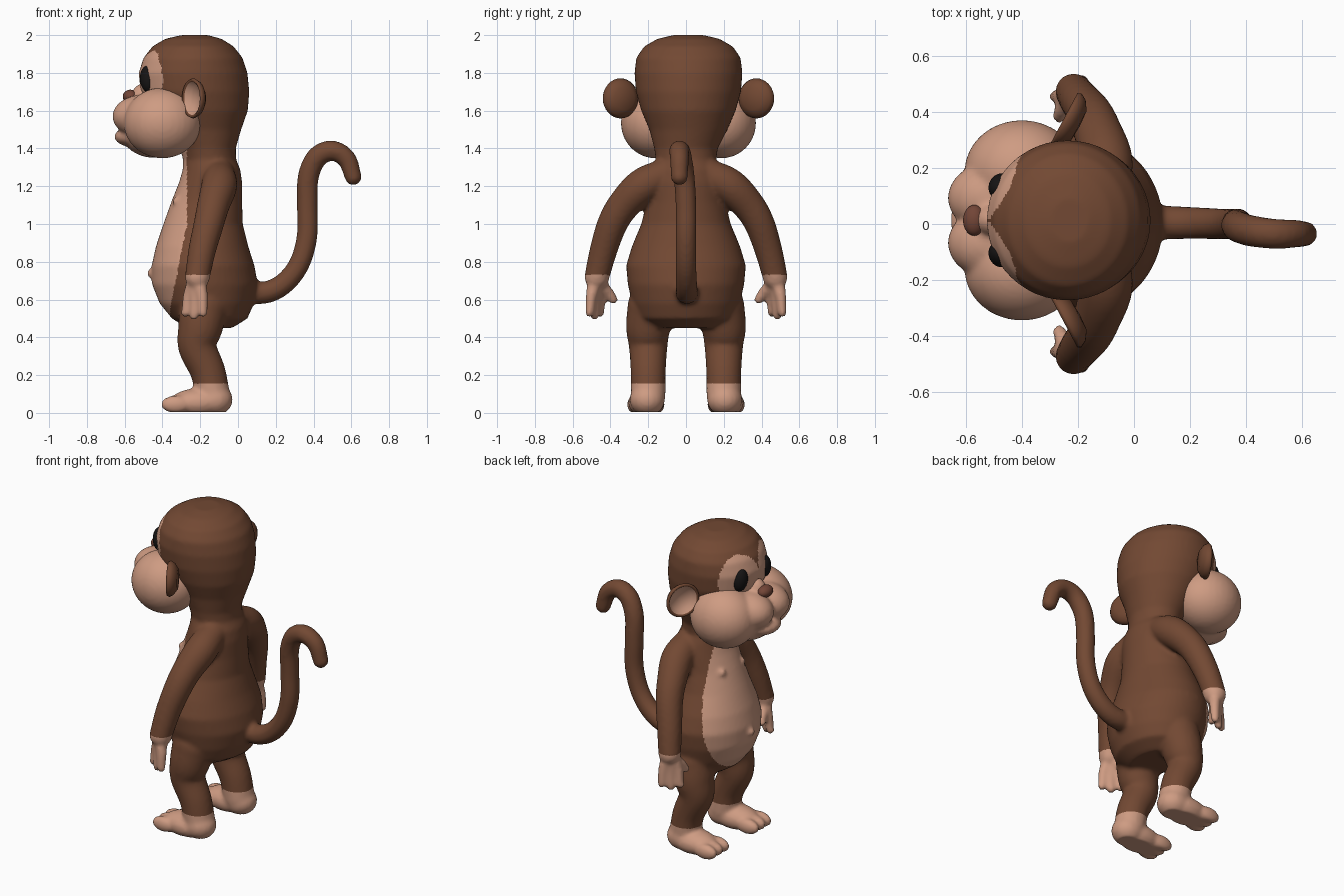
import bpy, bmesh, math
from mathutils import Vector, Matrix

cube = bpy.data.objects.get("Cube")
if cube:
    bpy.data.objects.remove(cube)


def material(name, rgb, rough=0.7):
    m = bpy.data.materials.new(name)
    m.use_nodes = True
    m.diffuse_color = (*rgb, 1)
    bsdf = m.node_tree.nodes["Principled BSDF"]
    bsdf.inputs["Base Color"].default_value = (*rgb, 1)
    bsdf.inputs["Roughness"].default_value = rough
    return m


FUR = material("brown_fur", (0.17, 0.066, 0.033))
SKIN = material("pink_skin", (0.62, 0.33, 0.225))
BLACK = material("eye_black", (0.008, 0.007, 0.007), 0.3)
NOSE = material("nose_brown", (0.17, 0.06, 0.038))
HEAD_Y = 0.013


def loft(bm, rings):
    """Join rings of points and close both ends."""
    loops = [[bm.verts.new(p) for p in ring] for ring in rings]
    n = len(loops[0])
    for a, b in zip(loops, loops[1:]):
        for i in range(n):
            j = (i + 1) % n
            bm.faces.new((a[i], a[j], b[j], b[i]))
    bm.faces.new(loops[0][::-1])
    bm.faces.new(loops[-1])


def ball(bm, centre, radii):
    mat = Matrix.Translation(centre) @ Matrix.Diagonal((*radii, 1))
    bmesh.ops.create_uvsphere(bm, u_segments=32, v_segments=20, radius=1, matrix=mat)


def tube(bm, path, n=24):
    """Round limb through (x, y, z, radius) points, smoothed and with round ends."""
    pts = [Vector(p) for p in path]
    fine = []
    ext = [2 * pts[0] - pts[1]] + pts + [2 * pts[-1] - pts[-2]]
    for p0, p1, p2, p3 in zip(ext, ext[1:], ext[2:], ext[3:]):
        for k in range(5):
            t = k / 5
            fine.append(0.5 * (2 * p1 + (p2 - p0) * t + (2 * p0 - 5 * p1 + 4 * p2 - p3) * t * t
                               + (3 * p1 - p0 - 3 * p2 + p3) * t ** 3))
    fine.append(pts[-1])
    rings, side = [], None
    for i, p in enumerate(fine):
        d = (fine[min(i + 1, len(fine) - 1)] - fine[max(i - 1, 0)]).xyz.normalized()
        side = d.orthogonal() if side is None else side - d * side.dot(d)
        side.normalize()
        up = d.cross(side)
        rings.append([p.xyz + p.w * (side * math.cos(a) + up * math.sin(a))
                      for a in (2 * math.pi * k / n for k in range(n))])
    loft(bm, rings)
    for p in (pts[0], pts[-1]):
        ball(bm, p.xyz, (p.w,) * 3)


def finish(name, bm, mats, rule=None):
    bmesh.ops.recalc_face_normals(bm, faces=bm.faces)
    me = bpy.data.meshes.new(name)
    bm.to_mesh(me)
    bm.free()
    ob = bpy.data.objects.new(name, me)
    bpy.context.scene.collection.objects.link(ob)
    for m in mats:
        me.materials.append(m)
    for f in me.polygons:
        f.use_smooth = True
        if rule:
            f.material_index = rule(f.center)
    return ob


def fused(name, bm, mats, voxel, rounds, rule=None):
    """Melt overlapping shapes into one smooth skin, then colour it."""
    ob = finish(name, bm, [])
    rm = ob.modifiers.new("melt", 'REMESH')
    rm.mode, rm.voxel_size = 'VOXEL', voxel
    sm = ob.modifiers.new("soften", 'SMOOTH')
    sm.factor, sm.iterations = 0.5, rounds
    dg = bpy.context.evaluated_depsgraph_get()
    me = bpy.data.meshes.new_from_object(ob.evaluated_get(dg))
    out = bmesh.new()
    out.from_mesh(me)
    bpy.data.objects.remove(ob)
    for v in out.verts:
        v.co.z = max(v.co.z, 0.004)
    return finish(name, out, mats, rule)


# Torso, neck and head: z, centre x, half depth, half width
TRUNK = [(.45, -.15, .12, .17), (.5, -.15, .2, .25), (.58, -.165, .25, .285), (.68, -.175, .28, .308),
         (.78, -.185, .272, .317), (.88, -.19, .245, .287), (1.0, -.185, .21, .237), (1.12, -.165, .187, .207),
         (1.22, -.145, .167, .2), (1.29, -.14, .152, .185), (1.34, -.15, .14, .16), (1.4, -.16, .148, .168),
         (1.5, -.18, .197, .207), (1.6, -.2, .252, .25), (1.7, -.228, .288, .278), (1.8, -.238, .288, .286),
         (1.88, -.238, .262, .276), (1.94, -.238, .215, .235), (1.98, -.236, .15, .165), (2.0, -.23, .07, .08)]
body = bmesh.new()
loft(body, [[(cx + rx * math.cos(a), ry * math.sin(a) + (HEAD_Y if z > 1.4 else 0), z)
             for a in (2 * math.pi * k / 48 for k in range(48))] for z, cx, rx, ry in TRUNK])

# Tail
tube(body, [(0, .005, .67, .065), (.12, .005, .635, .06), (.23, .003, .675, .057), (.32, 0, .78, .055),
            (.365, 0, .93, .055), (.367, 0, 1.1, .055), (.372, -.01, 1.25, .056), (.42, -.025, 1.355, .056),
            (.5, -.035, 1.388, .054), (.575, -.035, 1.345, .05), (.61, -.035, 1.25, .045)])
ball(body, (-.458, 0, .74), (.025, .025, .025))

for s in (1, -1):
    # Arms
    tube(body, [(-.1, s * .12, 1.26, .085), (-.1, s * .23, 1.2, .095), (-.13, s * .33, 1.1, .086),
                (-.155, s * .39, 1.0, .08), (-.19, s * .437, .86, .073), (-.215, s * .472, .72, .066)])
    # Hands
    for dx, dy, tip in ((-.042, -.025, .53), (.0, .003, .515), (.042, .03, .53)):
        tube(body, [(-.217, s * .472, .72, .045), (-.225 + dx * .8, s * (.475 + dy * .8), .63, .031),
                    (-.232 + dx * 1.1, s * (.48 + dy), tip, .024)], 16)
    tube(body, [(-.225, s * .462, .69, .036), (-.255, s * .41, .635, .029), (-.265, s * .385, .6, .025)], 16)
    # Legs
    tube(body, [(-.18, s * .18, .56, .13), (-.2, s * .2, .45, .118), (-.215, s * .2, .35, .102),
                (-.16, s * .2, .22, .093), (-.135, s * .2, .1, .092)])
    # Feet
    ball(body, (-.125, s * .205, .07), (.097, .093, .085))
    ball(body, (-.21, s * .21, .055), (.15, .096, .075))
    for t in (-.065, 0, .06):
        ball(body, (-.33, s * (.215 + t), .045), (.078, .037, .047))
    # Chest bumps
    ball(body, (-.327, s * .1, 1.12), (.022, .022, .022))


def body_colour(c):
    y = abs(c.y)
    if c.z < .155 or (y > .33 and .4 < c.z < .73):
        return 1
    edge = -.27 - .09 * min(max((1 - c.z) / .45, 0), 1)
    if .49 < c.z < 1.4 and y < .285 and c.x < edge:
        return 1
    # Two overlapping ovals make the eye mask
    y = abs(c.y - HEAD_Y)
    return int(c.x < -.35 and c.z > 1.5 and ((y - .115) / .118) ** 2 + ((c.z - 1.775) / .142) ** 2 < 1)


fused("body", body, [FUR, SKIN], .0125, 5, body_colour)

# Muzzle with cheeks, lips and chin
muzzle = bmesh.new()
for s in (1, -1):
    ball(muzzle, (-.4, HEAD_Y + s * .175, 1.535), (.205, .183, .187))
    ball(muzzle, (-.5, HEAD_Y + s * .08, 1.57), (.165, .13, .115))
ball(muzzle, (-.44, HEAD_Y, 1.47), (.17, .2, .12))
ball(muzzle, (-.55, HEAD_Y, 1.462), (.105, .12, .055))
ball(muzzle, (-.5, HEAD_Y, 1.66), (.07, .06, .085))
fused("muzzle", muzzle, [SKIN], .0125, 5)

# Nose
nose = bmesh.new()
ball(nose, (-.57, HEAD_Y, 1.675), (.04, .055, .036))
finish("nose", nose, [NOSE])

# Ear bowl: radius and height along the opening direction
BOWL = [(0, -.03), (.06, -.026), (.093, -.004), (.106, .02), (.1, .033), (.088, .026), (.068, 0), (0, -.01)]
for s, label in ((1, "right"), (-1, "left")):
    ear = bmesh.new()
    verts = [ear.verts.new((r, 0, h)) for r, h in BOWL]
    edges = [ear.edges.new(p) for p in zip(verts, verts[1:])]
    bmesh.ops.spin(ear, geom=verts + edges, cent=(0, 0, 0), axis=(0, 0, 1), angle=2 * math.pi, steps=32)
    bmesh.ops.remove_doubles(ear, verts=ear.verts, dist=.0005)
    ob = finish(label + "_ear", ear, [FUR, SKIN],
                lambda c: int(c.xy.length < .09 and c.z > -.012 + .3 * max(c.xy.length - .06, 0)))
    facing = Vector((-.88, s * .47, 0)).to_track_quat('Z', 'Y')
    ob.matrix_world = Matrix.Translation((-.22, HEAD_Y + s * .35, 1.665)) @ facing.to_matrix().to_4x4()

    # Eye
    eye = bmesh.new()
    ball(eye, (0, 0, 0), (.04, .046, .07))
    ob = finish(label + "_eye", eye, [BLACK])
    ob.matrix_world = (Matrix.Translation((-.478, HEAD_Y + s * .122, 1.768))
                       @ Matrix.Rotation(s * -.45, 4, 'Z') @ Matrix.Rotation(s * .15, 4, 'X'))
